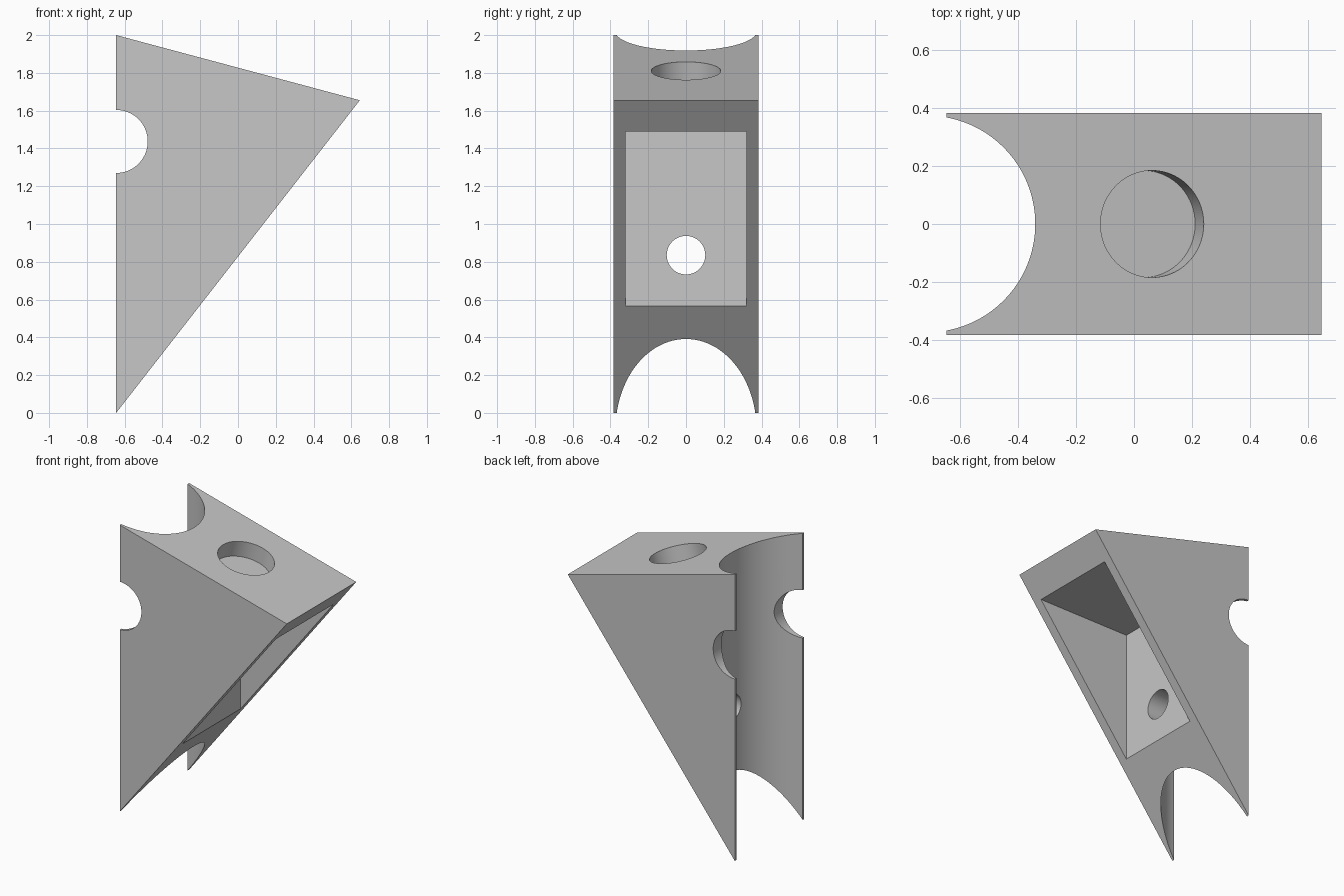
import bpy
import bmesh
import math
from mathutils import Matrix, Vector

default = bpy.data.objects.get("Cube")
if default:
    bpy.data.objects.remove(default, do_unlink=True)

BACK, TIP, HALF_W = -0.645, 0.645, 0.383
TIP_Z, TOP_Z = 1.655, 2.0

grey = bpy.data.materials.new("plain grey")
grey.use_nodes = True
colour = (0.57, 0.57, 0.57, 1)
grey.diffuse_color = colour
grey.node_tree.nodes["Principled BSDF"].inputs["Base Color"].default_value = colour


def make_object(name, bm):
    bmesh.ops.recalc_face_normals(bm, faces=bm.faces)
    mesh = bpy.data.meshes.new(name)
    bm.to_mesh(mesh)
    bm.free()
    mesh.materials.append(grey)
    obj = bpy.data.objects.new(name, mesh)
    bpy.context.collection.objects.link(obj)
    return obj


def prism(name, profile, half_width):
    """Extrude an XZ profile symmetrically along Y."""
    bm = bmesh.new()
    face = bm.faces.new([bm.verts.new((x, -half_width, z)) for x, z in profile])
    ext = bmesh.ops.extrude_face_region(bm, geom=[face])
    verts = [v for v in ext["geom"] if isinstance(v, bmesh.types.BMVert)]
    bmesh.ops.translate(bm, verts=verts, vec=(0, 2 * half_width, 0))
    return make_object(name, bm)


def cylinder(name, centre, axis, radius, length, segments=96):
    bm = bmesh.new()
    turn = Vector(axis).to_track_quat("Z", "Y").to_matrix().to_4x4()
    bmesh.ops.create_cone(bm, cap_ends=True, segments=segments, radius1=radius,
                          radius2=radius, depth=length,
                          matrix=Matrix.Translation(centre) @ turn)
    return make_object(name, bm)


# Wedge-shaped body
body = prism("wedge_bracket", [(BACK, 0), (TIP, TIP_Z), (BACK, TOP_Z)], HALF_W)

# Blind round recess, square to the sloping top
slope = (TOP_Z - TIP_Z) / (TIP - BACK)
normal = Vector((slope, 0, 1)).normalized()
mouth_x = 0.0625
mouth = Vector((mouth_x, 0, TOP_Z - slope * (mouth_x - BACK)))
depth, over = 0.115, 0.3
recess_centre = mouth + normal * (over - depth) / 2

cutters = [
    # Upright channel along the back
    cylinder("back_channel_cutter", (-0.713, 0, 1), (0, 0, 1), 0.373, 4, 128),
    # Half-round notches through both side walls
    cylinder("side_notch_cutter", (BACK, 0, 1.437), (0, 1, 0), 0.167, 2),
    # Rectangular pocket in the sloping underside
    prism("pocket_cutter", [(-0.203, 0.2), (1, 0.2), (1, 1.49), (-0.203, 1.49)], 0.319),
    # Screw hole from the pocket into the channel
    cylinder("screw_hole_cutter", (-0.3, 0, 0.835), (1, 0, 0), 0.102, 0.4),
    cylinder("top_recess_cutter", recess_centre, normal, 0.184, depth + over),
]

# Cut each shape out of the body
bpy.ops.object.select_all(action="DESELECT")
bpy.context.view_layer.objects.active = body
body.select_set(True)
for cutter in cutters:
    cutter.hide_render = True
    mod = body.modifiers.new(cutter.name, "BOOLEAN")
    mod.operation = "DIFFERENCE"
    mod.solver = "EXACT"
    mod.object = cutter
    bpy.ops.object.modifier_apply(modifier=mod.name)
    bpy.data.objects.remove(cutter, do_unlink=True)

bpy.ops.object.shade_smooth_by_angle(angle=math.radians(25))
